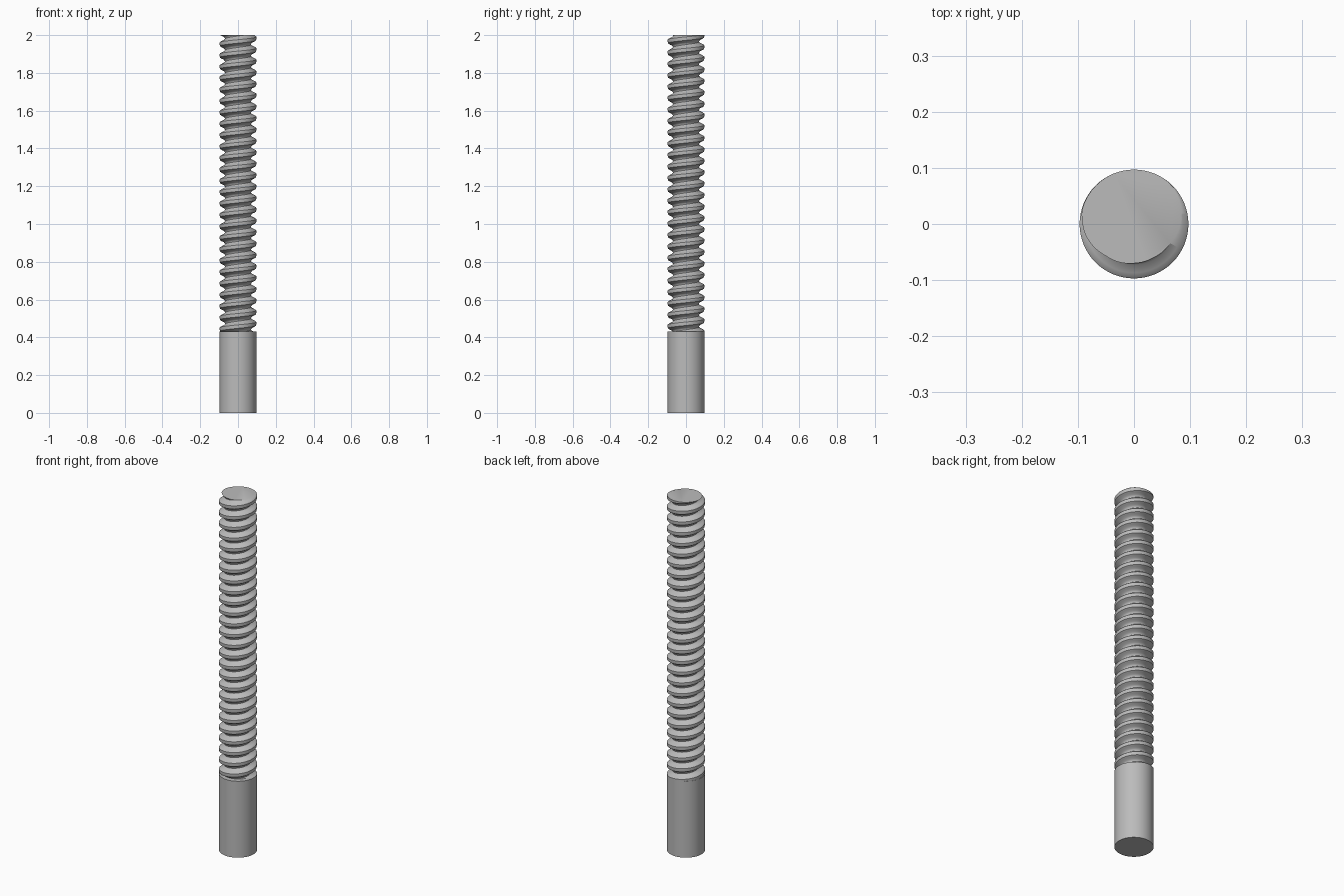
import bpy, bmesh, math

cube = bpy.data.objects.get("Cube")
if cube:
    bpy.data.objects.remove(cube)

TOP, SHANK_TOP, RADIUS = 2.0, 0.43, 0.097
TURNS = 26
PITCH = (TOP - SHANK_TOP) / TURNS
SIDES = 64

steel = bpy.data.materials.new("grey steel")
steel.use_nodes = True
colour = (0.5, 0.5, 0.5, 1)
steel.diffuse_color = colour
steel.node_tree.nodes["Principled BSDF"].inputs["Base Color"].default_value = colour


def finish(bm, name):
    bmesh.ops.recalc_face_normals(bm, faces=bm.faces)
    mesh = bpy.data.meshes.new(name)
    bm.to_mesh(mesh)
    bm.free()
    mesh.materials.append(steel)
    obj = bpy.data.objects.new(name, mesh)
    bpy.context.collection.objects.link(obj)
    bpy.ops.object.select_all(action='DESELECT')
    obj.select_set(True)
    bpy.context.view_layer.objects.active = obj
    bpy.ops.object.shade_smooth_by_angle(angle=math.radians(30))


# Plain shank
bm = bmesh.new()
bmesh.ops.create_cone(bm, cap_ends=True, segments=SIDES, radius1=RADIUS,
                      radius2=RADIUS, depth=SHANK_TOP)
bmesh.ops.translate(bm, verts=bm.verts, vec=(0, 0, SHANK_TOP / 2))
finish(bm, "shank")

# Thread profile: angle in degrees through one pitch, radius
profile = [(-90, 0.07), (-60, 0.069), (-28, 0.073), (13, 0.087), (40, 0.095),
           (55, RADIUS), (110, RADIUS), (165, 0.096), (195, 0.088), (228, 0.076)]

# Right-handed thread swept as a helical skin, then trimmed flat
bm = bmesh.new()
rows = []
for turn in range(-1, TURNS + 3):
    for phase, radius in profile:
        row = []
        for i in range(SIDES + 1):
            a = math.tau * i / SIDES
            z = TOP - PITCH * (turn + phase / 360 - i / SIDES)
            row.append(bm.verts.new((radius * math.cos(a), radius * math.sin(a), z)))
        rows.append(row)
for lower, upper in zip(rows, rows[1:]):
    for i in range(SIDES):
        bm.faces.new((lower[i], lower[i + 1], upper[i + 1], upper[i]))
bmesh.ops.remove_doubles(bm, verts=bm.verts, dist=0.00001)


def trim(height, direction):
    cut = bmesh.ops.bisect_plane(bm, geom=bm.verts[:] + bm.edges[:] + bm.faces[:],
                                 dist=1e-6, plane_co=(0, 0, height),
                                 plane_no=(0, 0, direction), clear_outer=True)
    return [e for e in cut["geom_cut"] if isinstance(e, bmesh.types.BMEdge)]


trim(SHANK_TOP, -1)
rim = trim(TOP, 1)
bmesh.ops.contextual_create(bm, geom=rim)
finish(bm, "threaded_rod")
